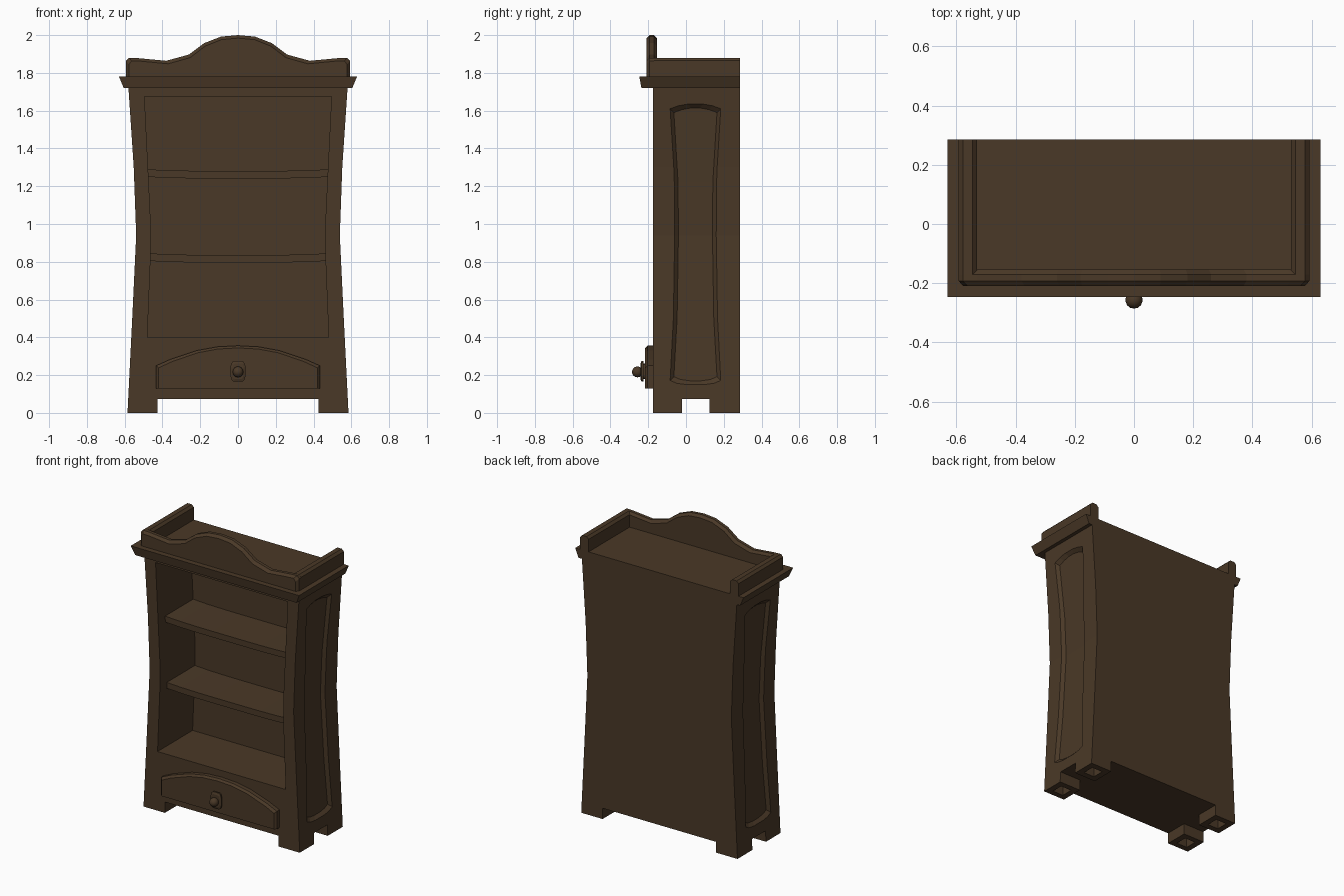
import bpy, bmesh, math

if "Cube" in bpy.data.objects:
    bpy.data.objects.remove(bpy.data.objects["Cube"])

wood = bpy.data.materials.new("dark brown wood")
wood.diffuse_color = (0.068, 0.040, 0.020, 1)
wood.use_nodes = True
wood.node_tree.nodes["Principled BSDF"].inputs["Base Color"].default_value = wood.diffuse_color


def loft(name, rings):
    """Skin equal-length rings of points and cap both ends."""
    bm = bmesh.new()
    rows = [[bm.verts.new(p) for p in r] for r in rings]
    n = len(rings[0])
    for a, b in zip(rows, rows[1:]):
        for i in range(n):
            j = (i + 1) % n
            bm.faces.new((a[i], a[j], b[j], b[i]))
    bm.faces.new(rows[0])
    bm.faces.new(rows[-1])
    bmesh.ops.recalc_face_normals(bm, faces=bm.faces)
    me = bpy.data.meshes.new(name)
    bm.to_mesh(me)
    bm.free()
    me.materials.append(wood)
    ob = bpy.data.objects.new(name, me)
    bpy.context.collection.objects.link(ob)
    return ob


def prism(name, outline, y0, y1):
    return loft(name, [[(x, y, z) for x, z in outline] for y in (y0, y1)])


def box(name, x0, x1, y0, y1, z0, z1):
    return prism(name, [(x0, z0), (x1, z0), (x1, z1), (x0, z1)], y0, y1)


def mirrored(half):
    """Right-hand (x, z) points, bottom to top, closed by their mirror image."""
    return half + [(-x, z) for x, z in reversed(half) if x > 0]


def cut(ob, cutter):
    m = ob.modifiers.new("cut", 'BOOLEAN')
    m.operation, m.solver, m.object = 'DIFFERENCE', 'EXACT', cutter
    bpy.context.view_layer.objects.active = ob
    bpy.ops.object.modifier_apply(modifier=m.name)
    bpy.data.objects.remove(cutter)


def interp(table, z):
    for (x0, z0), (x1, z1) in zip(table, table[1:]):
        if z <= z1:
            break
    return x0 + (x1 - x0) * (z - z0) / (z1 - z0)


# Waisted cabinet body
BODY = [(.585, 0), (.56, .5), (.539, .94), (.552, 1.3), (.58, 1.72)]
HOLE = [(.48, .40), (.463, .82), (.462, 1.0), (.475, 1.27), (.495, 1.675)]
body = prism("cabinet_body", mirrored(BODY), -.175, .285)
cut(body, prism("opening_cutter", mirrored(HOLE), -.3, .2))

# Gaps between the feet, and hollow feet
cut(body, box("front_gap", -.425, .425, -.4, .4, -.1, .073))
cut(body, box("side_gap", -.8, .8, -.02, .125, -.1, .073))
for s in (-1, 1):
    for y in (-.0975, .205):
        cut(body, box("foot_hollow", s * .505 - .04, s * .505 + .04,
                      y - .04, y + .04, -.1, .06))

# Recessed panels on the curved sides: rows of (half width, z)
PANEL = [(.05, .15), (.10, .157), (.134, .172), (.117, .5), (.11, .94),
         (.112, 1.22), (.134, 1.61), (.09, 1.626), (.04, 1.635)]


def panel_cutter(s):
    bm = bmesh.new()
    layers = []
    for d in (.02, -.02):
        rows = []
        for w, z in PANEL:
            zz = z - d if z < .2 else z + d if z > 1.6 else z
            x = s * (interp(BODY, zz) + d)
            rows.append([bm.verts.new((x, .05 + k * (w + d), zz)) for k in (-1, 1)])
        for a, b in zip(rows, rows[1:]):
            bm.faces.new((a[0], a[1], b[1], b[0]))
        layers.append(rows)
    o, i = layers
    for r in range(len(o) - 1):
        for k in (0, 1):
            bm.faces.new((o[r][k], o[r + 1][k], i[r + 1][k], i[r][k]))
    for r in (0, -1):
        bm.faces.new((o[r][0], o[r][1], i[r][1], i[r][0]))
    bmesh.ops.recalc_face_normals(bm, faces=bm.faces)
    me = bpy.data.meshes.new("panel_cutter")
    bm.to_mesh(me)
    bm.free()
    me.materials.append(wood)
    ob = bpy.data.objects.new("panel_cutter", me)
    bpy.context.collection.objects.link(ob)
    return ob


for s in (-1, 1):
    cut(body, panel_cutter(s))

# Two shelves, sagging slightly in the middle
for n, z in enumerate((.805, 1.25)):
    w = interp(HOLE, z) + .015
    xs = [w * k / 4 for k in range(-4, 5)]
    sag = [-.009 * (1 - (x / w) ** 4) for x in xs]
    outline = [(x, z + d) for x, d in zip(xs, sag)]
    outline += [(x, z + .04 + d) for x, d in reversed(list(zip(xs, sag)))]
    prism(f"shelf_{n + 1}", outline, -.10, .21)

# Flared cornice
loft("cornice", [[(-x, yf, z), (x, yf, z), (x, .285, z), (-x, .285, z)]
                 for x, yf, z in ((.605, -.236, 1.72), (.63, -.247, 1.78))])

# Gallery rails along both sides of the top
RAIL = [(.53, 1.77), (.53, 1.865), (.545, 1.88), (.578, 1.88), (.593, 1.865), (.593, 1.77)]
for s, side in ((-1, "left"), (1, "right")):
    prism(f"{side}_gallery_rail", [(s * x, z) for x, z in RAIL], -.17, .285)


def chamfered(name, outline, base, layers):
    """Front board: layers of (y, inset); the bottom edge at z = base stays put."""
    top = max(x for x, z in outline)
    return loft(name, [[(x * (1 - d / top), y, z - d if z > base else z)
                        for x, z in outline] for y, d in layers])


# Wavy crest along the front
CREST = [(.593, 1.77), (.593, 1.862), (.578, 1.88), (.53, 1.878), (.38, 1.864), (.26, 1.897),
         (.18, 1.957), (.09, 1.992), (0, 2.0)]
chamfered("front_crest", mirrored(CREST), 1.77,
          [(-.21, .016), (-.192, 0), (-.17, 0), (-.154, .016)])

# Arched drawer front
DRAWER = [(.433, .13), (.433, .25), (.36, .283), (.22, .33), (.11, .35), (0, .356)]
chamfered("drawer_front", mirrored(DRAWER), .13,
          [(-.17, 0), (-.203, 0), (-.216, .012)])

# Handle: rounded backplate, neck and ball knob
PLATE = [(.022, -.055), (.032, -.048), (.04, -.025), (.04, .025), (.032, .048), (.022, .055)]
loft("handle_plate", [[(x * k, y, .22 + z * k) for x, z in mirrored(PLATE)]
                      for y, k in ((-.21, .75), (-.226, .75), (-.226, 1), (-.236, 1), (-.241, .75))])
circle = [(math.cos(a * math.pi / 6), math.sin(a * math.pi / 6)) for a in range(12)]
prism("knob_neck", [(.015 * c, .217 + .015 * s) for c, s in circle], -.25, -.23)
bpy.ops.mesh.primitive_uv_sphere_add(segments=14, ring_count=8, radius=.029,
                                     location=(0, -.257, .217))
knob = bpy.context.object
knob.name = "knob"
knob.data.materials.append(wood)
bpy.ops.object.shade_smooth()
